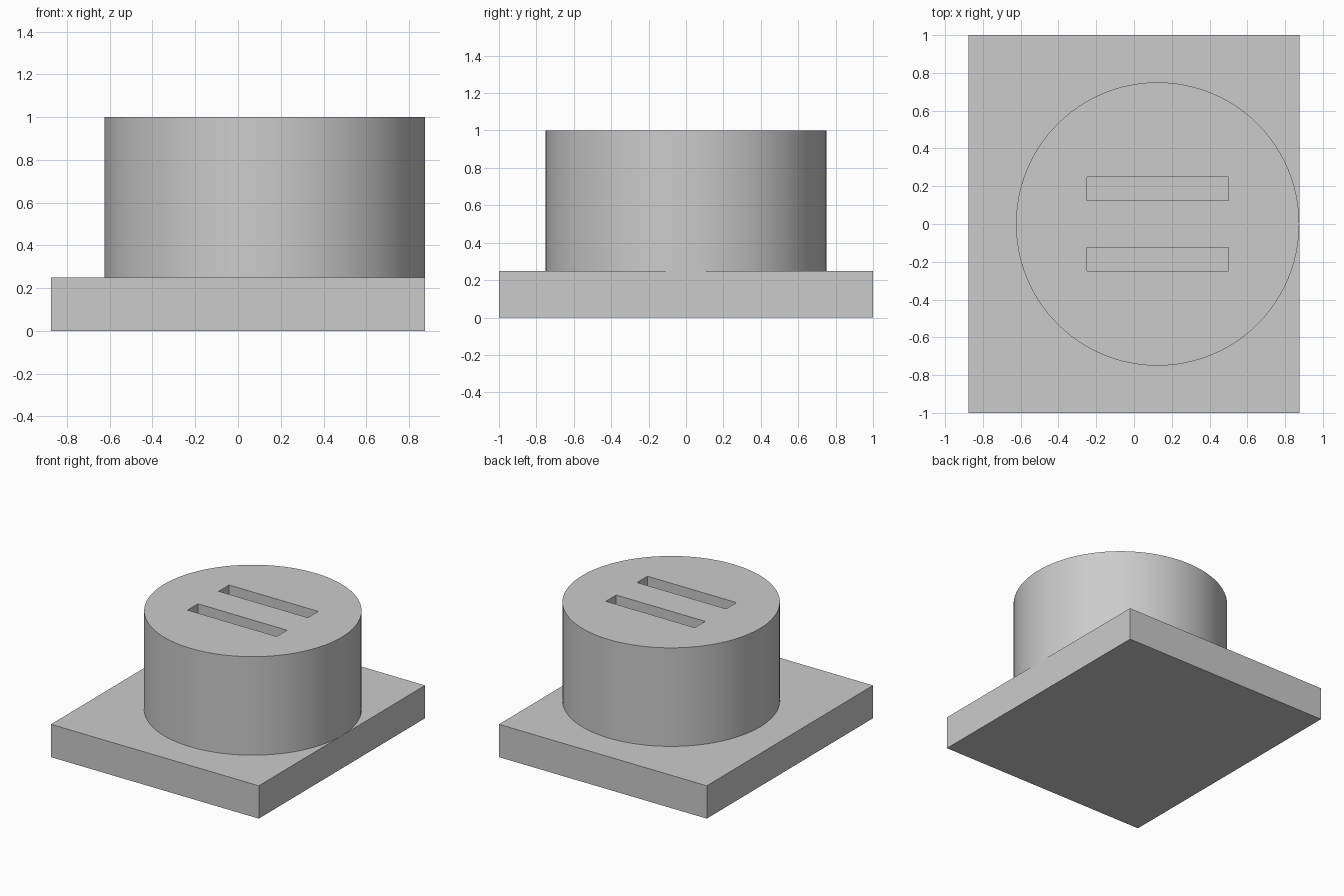
import bpy

cube = bpy.data.objects.get("Cube")
if cube:
    bpy.data.objects.remove(cube, do_unlink=True)

grey = bpy.data.materials.new("plain_grey")
grey.use_nodes = True
colour = (0.6, 0.6, 0.6, 1)
grey.diffuse_color = colour
grey.node_tree.nodes["Principled BSDF"].inputs["Base Color"].default_value = colour


def box(name, centre, size):
    bpy.ops.mesh.primitive_cube_add(size=1, location=centre)
    ob = bpy.context.object
    ob.name = name
    ob.scale = size
    bpy.ops.object.transform_apply(location=False, rotation=False, scale=True)
    ob.data.materials.append(grey)
    return ob


# Rectangular base plate
box("base_plate", (0, 0, 0.125), (1.75, 2, 0.25))

# Round drum, off centre so that it meets the plate's edge
bpy.ops.mesh.primitive_cylinder_add(vertices=96, radius=0.75, depth=0.75,
                                    location=(0.125, 0, 0.625))
drum = bpy.context.object
drum.name = "drum"
drum.data.materials.append(grey)

# Two parallel slots sunk into the drum's top
slot_depth = 0.25
for side, y in (("front", -0.1875), ("back", 0.1875)):
    cutter = box(side + "_slot_cutter", (0.125, y, 1), (0.75, 0.125, 2 * slot_depth))
    cutter.hide_render = True
    cutter.hide_viewport = True
    cut = drum.modifiers.new(side + "_slot", "BOOLEAN")
    cut.operation = "DIFFERENCE"
    cut.solver = "EXACT"
    cut.object = cutter

# Bake the slots, then smooth the drum wall with sharp rims
bpy.ops.object.select_all(action="DESELECT")
drum.select_set(True)
bpy.context.view_layer.objects.active = drum
for name in [m.name for m in drum.modifiers]:
    cutter = drum.modifiers[name].object
    bpy.ops.object.modifier_apply(modifier=name)
    bpy.data.objects.remove(cutter, do_unlink=True)
bpy.ops.object.shade_smooth_by_angle()
